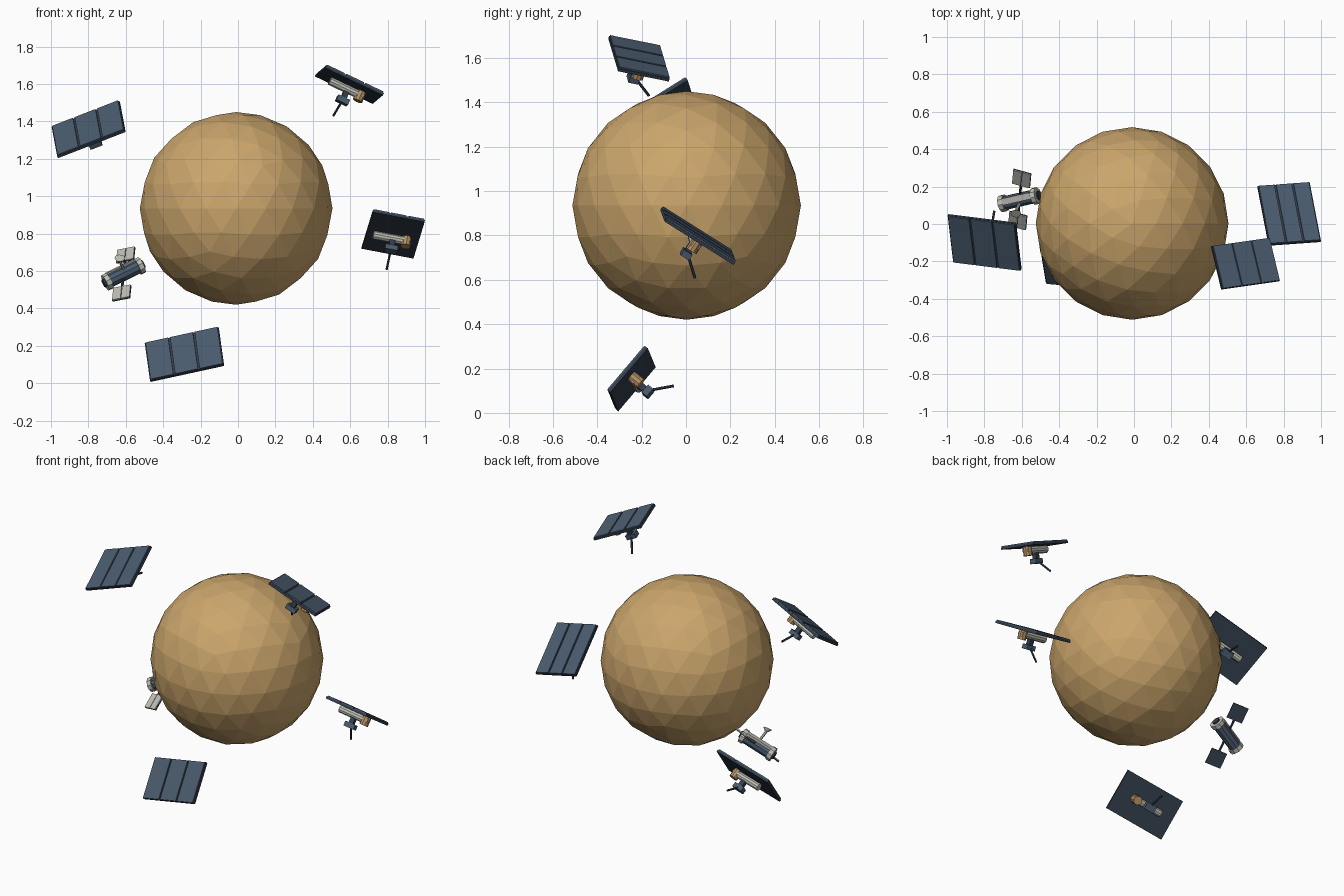
import bpy
import bmesh
from mathutils import Matrix, Vector

old = bpy.data.objects.get("Cube")
if old:
    bpy.data.objects.remove(old, do_unlink=True)


def material(name, rgb):
    m = bpy.data.materials.new(name)
    m.use_nodes = True
    m.diffuse_color = (*rgb, 1)
    node = m.node_tree.nodes["Principled BSDF"]
    node.inputs["Base Color"].default_value = (*rgb, 1)
    node.inputs["Roughness"].default_value = 0.8
    return m


SAND = material("sand", (0.60, 0.38, 0.15))
BLUE = material("solar_blue", (0.068, 0.105, 0.155))
DARK = material("dark_slate", (0.032, 0.047, 0.07))
GREY = material("light_grey", (0.52, 0.52, 0.47))
BRONZE = material("bronze", (0.46, 0.28, 0.12))


def finish(name, bm, mat, matrix):
    mesh = bpy.data.meshes.new(name)
    bm.to_mesh(mesh)
    bm.free()
    mesh.materials.append(mat)
    ob = bpy.data.objects.new(name, mesh)
    ob.matrix_world = matrix
    bpy.context.collection.objects.link(ob)
    return ob


def box(name, frame, centre, size, mat):
    bm = bmesh.new()
    bmesh.ops.create_cube(bm, size=1)
    bmesh.ops.scale(bm, vec=size, verts=bm.verts)
    return finish(name, bm, mat, frame @ Matrix.Translation(centre))


def tube(name, frame, start, end, r1, mat, r2=None, sides=10):
    a, b = Vector(start), Vector(end)
    bm = bmesh.new()
    bmesh.ops.create_cone(bm, cap_ends=True, segments=sides, radius1=r1,
                          radius2=r1 if r2 is None else r2, depth=(b - a).length)
    turn = (b - a).to_track_quat('Z', 'Y').to_matrix().to_4x4()
    return finish(name, bm, mat, frame @ Matrix.Translation((a + b) / 2) @ turn)


def make_frame(centre, u, v):
    # Local x runs along u, local y towards v, local z is the panel normal
    x = Vector(u).normalized()
    z = x.cross(Vector(v)).normalized()
    m = Matrix((x, z.cross(x), z)).transposed().to_4x4()
    m.translation = Vector(centre)
    return m


# Planet
bm = bmesh.new()
bmesh.ops.create_icosphere(bm, subdivisions=3, radius=0.515)
finish("planet", bm, SAND, Matrix.Translation((-0.01, 0.003, 0.935)))


def panel_satellite(tag, centre, u, v, width, depth):
    f = make_frame(centre, u, v)
    # Solar panel: backing plate with three raised strips
    box(tag + "_panel_back", f, (0, 0, -0.004), (width, depth, 0.014), DARK)
    step = width / 3
    for i in (-1, 0, 1):
        box(f"{tag}_panel_strip_{i + 2}", f, (i * step, 0, 0.006),
            (step - 0.01, depth - 0.004, 0.008), BLUE)
    # Body under the panel with a drum at one end
    tube(tag + "_body", f, (-0.105, 0, -0.032), (0.095, 0, -0.032), 0.023, GREY)
    tube(tag + "_drum", f, (0.075, 0, -0.01), (0.075, 0, -0.066), 0.027, BRONZE)
    # Instrument pod and antenna rod
    box(tag + "_pod_neck", f, (0, 0, -0.07), (0.03, 0.03, 0.045), DARK)
    box(tag + "_pod", f, (0, 0, -0.1), (0.068, 0.045, 0.03), BLUE)
    tube(tag + "_antenna", f, (0, 0.012, -0.102), (0, 0.095, -0.172), 0.0065, DARK, sides=6)


panel_satellite("upper_right_satellite", (-0.80, -0.10, 1.36),
                (0.361, -0.045, 0.14), (-0.03, 0.255, 0.16), 0.39, 0.295)
panel_satellite("upper_left_satellite", (0.597, -0.211, 1.60),
                (0.315, 0.045, -0.15), (-0.06, 0.232, -0.045), 0.345, 0.24)
panel_satellite("side_left_satellite", (0.83, 0.055, 0.80),
                (0.278, 0.02, -0.053), (-0.064, 0.315, -0.198), 0.284, 0.372)
panel_satellite("lower_right_satellite", (-0.287, -0.247, 0.156),
                (0.40, -0.036, 0.087), (-0.033, 0.171, 0.20), 0.405, 0.262)

# Small probe: banded barrel
hub = Vector((-0.612, 0.13, 0.585))
barrel = make_frame(hub, (0.88, 0.2, 0.43), (-0.1, 0.72, 0.1))
tube("probe_barrel", barrel, (-0.1, 0, 0), (0.1, 0, 0), 0.038, BLUE)
for name, s in (("lower", -1), ("upper", 1)):
    tube(f"probe_{name}_collar", barrel, (s * 0.085, 0, 0), (s * 0.112, 0, 0), 0.046, GREY)
    tube(f"probe_{name}_nozzle", barrel, (s * 0.11, 0, 0), (s * 0.122, 0, 0), 0.024, DARK)
box("probe_spine", barrel, (0, 0.012, 0.036), (0.17, 0.035, 0.014), GREY)

# Probe wings, antenna and dish
wings = make_frame(hub, (0.94, -0.257, 0.186), (0.07, 0.74, 0.67))
for name, s in (("front", -1), ("back", 1)):
    tube(f"probe_{name}_strut", wings, (0, s * 0.02, 0), (0, s * 0.11, 0), 0.007, DARK, sides=6)
    box(f"probe_{name}_wing_back", wings, (0, s * 0.152, -0.004), (0.1, 0.098, 0.007), DARK)
    for i in (-1, 1):
        box(f"probe_{name}_wing_cell_{(i + 3) // 2}", wings, (i * 0.025, s * 0.152, 0.002),
            (0.047, 0.096, 0.007), GREY)
tube("probe_antenna", wings, (0.01, 0, 0.02), (0.01, 0, 0.1), 0.008, GREY, sides=6)
tube("probe_dish", wings, (0.01, 0, 0.095), (0.016, 0, 0.113), 0.01, GREY, r2=0.028)
